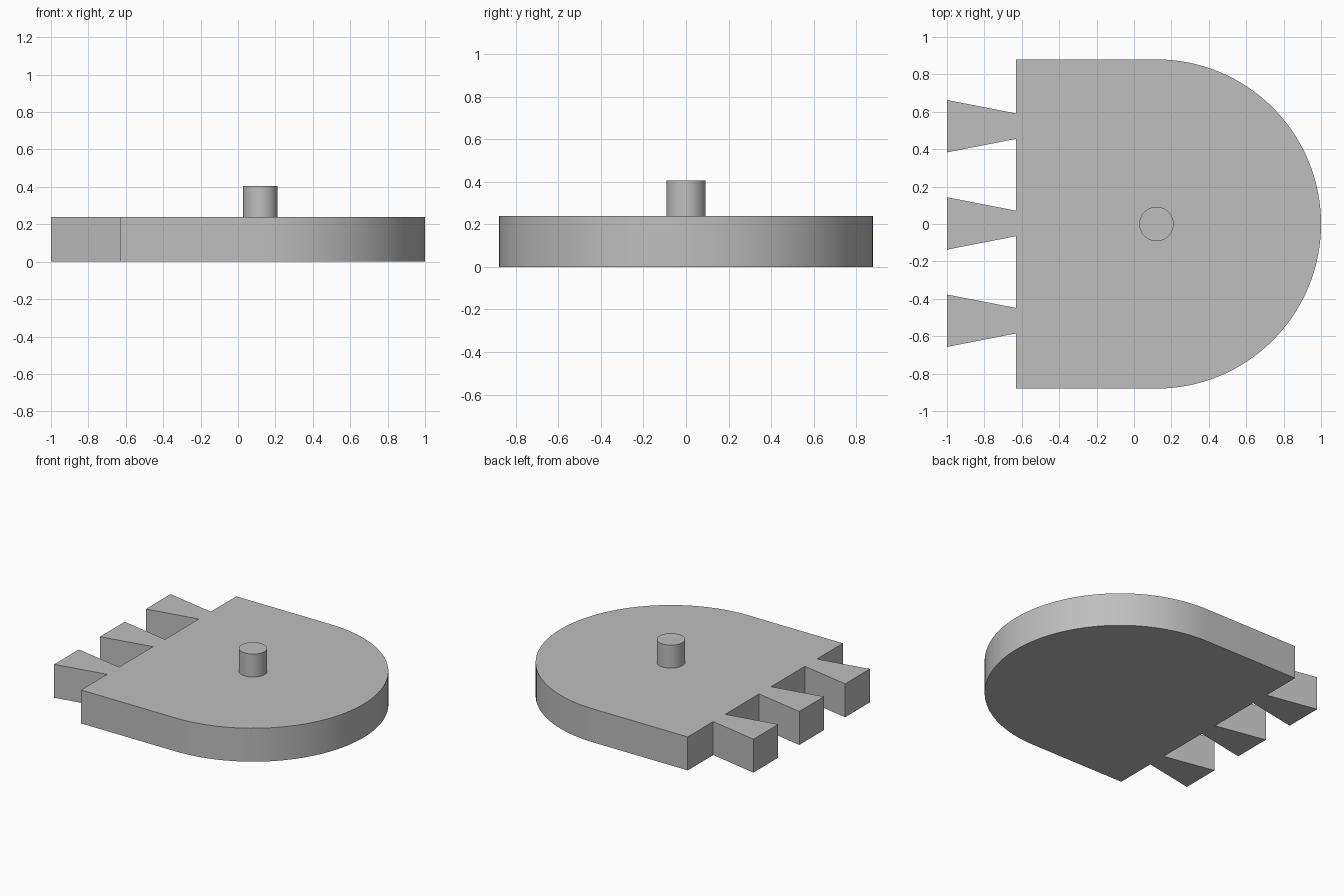
import bpy
import bmesh
from math import radians, sin, cos, pi

cube = bpy.data.objects.get("Cube")
if cube:
    bpy.data.objects.remove(cube, do_unlink=True)

GREY = (0.52, 0.52, 0.52, 1.0)
grey = bpy.data.materials.new("plain grey")
grey.use_nodes = True
grey.diffuse_color = GREY
grey.node_tree.nodes["Principled BSDF"].inputs["Base Color"].default_value = GREY

THICK = 0.24       # plate height
PEG_TOP = 0.405
EDGE = -0.63       # straight edge of the plate
CENTRE = 0.12      # centre of the rounded end and of the peg
RADIUS = 0.88


def extrude_profile(name, points, bottom, top):
    """Solid prism from a counter-clockwise outline in x and y."""
    bm = bmesh.new()
    face = bm.faces.new([bm.verts.new((x, y, bottom)) for x, y in points])
    raised = bmesh.ops.extrude_face_region(bm, geom=[face])["geom"]
    verts = [g for g in raised if isinstance(g, bmesh.types.BMVert)]
    bmesh.ops.translate(bm, verts=verts, vec=(0, 0, top - bottom))
    bmesh.ops.recalc_face_normals(bm, faces=bm.faces)
    mesh = bpy.data.meshes.new(name)
    bm.to_mesh(mesh)
    bm.free()
    mesh.materials.append(grey)
    obj = bpy.data.objects.new(name, mesh)
    bpy.context.collection.objects.link(obj)
    bpy.ops.object.select_all(action="DESELECT")
    obj.select_set(True)
    bpy.context.view_layer.objects.active = obj
    bpy.ops.object.shade_smooth_by_angle(angle=radians(30))
    return obj


def arc(radius, start, end, steps):
    return [(CENTRE + radius * cos(start + (end - start) * i / steps),
             radius * sin(start + (end - start) * i / steps))
            for i in range(steps + 1)]


# Plate with a rounded end and three dovetail tabs along the straight edge
outline = arc(RADIUS, -pi / 2, pi / 2, 64) + [(EDGE, RADIUS)]
for y in (0.523, 0.003, -0.517):
    outline += [(EDGE, y + 0.068), (-1, y + 0.14), (-1, y - 0.14), (EDGE, y - 0.068)]
outline.append((EDGE, -RADIUS))
extrude_profile("dovetailed_plate", outline, 0, THICK)

# Round peg standing on the plate
extrude_profile("peg", arc(0.092, 0, 2 * pi, 48)[:-1], THICK, PEG_TOP)
